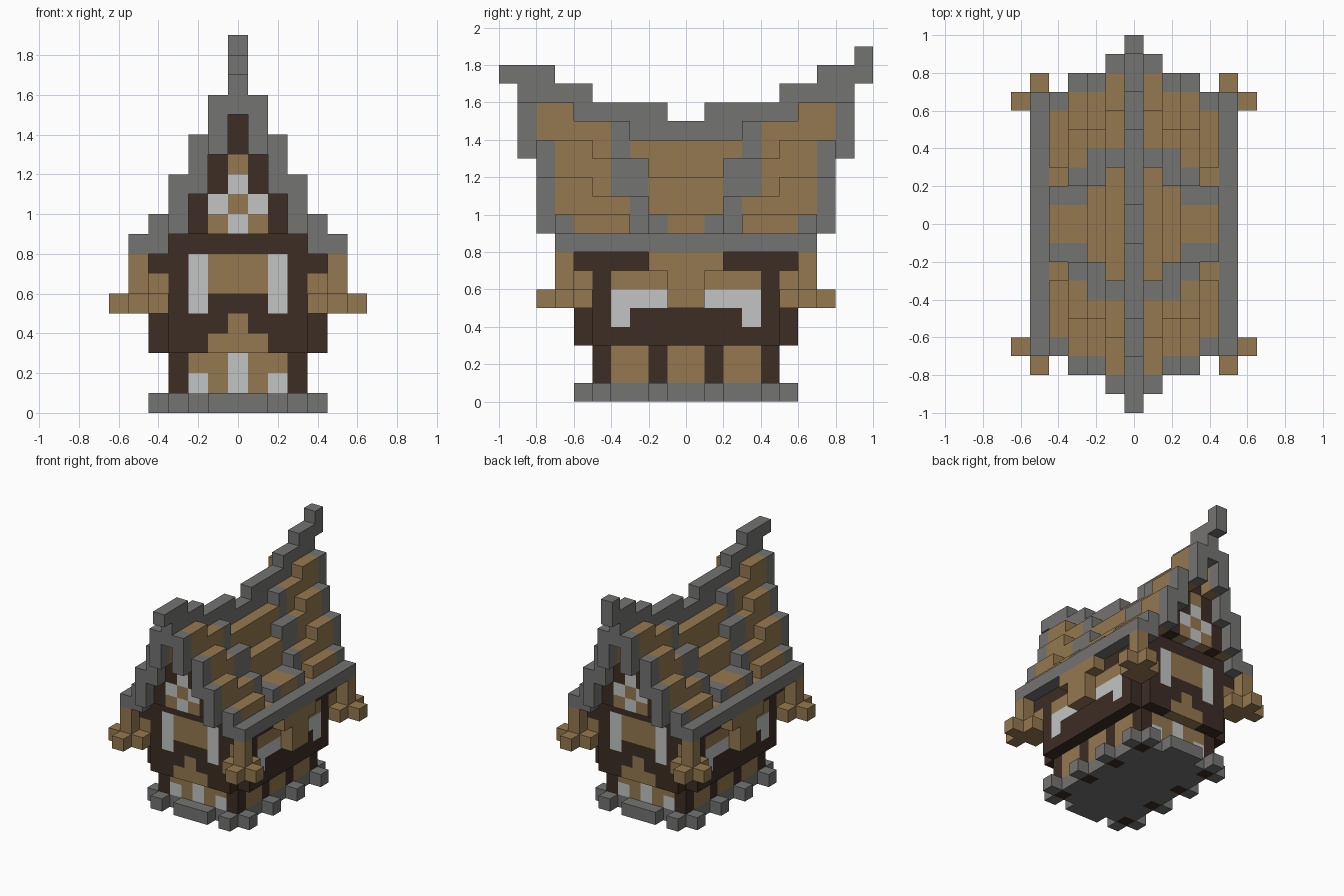
import bpy
import bmesh
from mathutils import Vector

cube = bpy.data.objects.get("Cube")
if cube:
    bpy.data.objects.remove(cube, do_unlink=True)

U = 0.1  # block size


def material(name, r, g, b):
    m = bpy.data.materials.new(name)
    m.use_nodes = True
    m.diffuse_color = (r, g, b, 1)
    m.node_tree.nodes["Principled BSDF"].inputs["Base Color"].default_value = (r, g, b, 1)
    return m


stone = material("grey stone", 0.175, 0.173, 0.17)
wood = material("tan wood", 0.30, 0.19, 0.08)
timber = material("dark timber", 0.046, 0.026, 0.018)
glass = material("pale window", 0.54, 0.56, 0.55)

blocks = {}  # (x, y, z) -> part name


def fill(part, xs, ys, zs, sides=(-1, 1)):
    """Fill a box of blocks, mirrored left-right and front-back; ranges end exclusive."""
    for x in range(*xs):
        for y in range(*ys):
            for z in range(*zs):
                for sx in (-1, 1):
                    for sy in sides:
                        blocks[(sx * x, y if sy > 0 else -1 - y, z)] = part


# Stone base with buttress feet
fill("stone_base", (0, 4), (0, 5), (0, 1))
fill("stone_base", (0, 2), (5, 6), (0, 1))
fill("stone_base", (3, 4), (5, 6), (0, 1))
for y in (1, 4):
    fill("stone_base", (4, 5), (y, y + 1), (0, 1))

# Ground floor: panels between posts
fill("lower_panels", (0, 4), (0, 5), (1, 3))
for y in (1, 4):
    fill("lower_posts", (3, 4), (y, y + 1), (0, 3))

# Jettied upper floor
fill("upper_frame", (0, 4), (0, 6), (3, 9))
fill("upper_frame", (4, 5), (0, 5), (3, 8))
fill("upper_frame", (4, 5), (5, 6), (7, 8))

# Doorway in both ends
fill("door_windows", (2, 3), (4, 5), (1, 2))
fill("door_windows", (0, 1), (4, 5), (1, 3))
fill("door_arch", (0, 2), (5, 6), (3, 4))
fill("door_arch", (0, 1), (5, 6), (4, 5))

# End wall windows and panels
fill("end_windows", (2, 3), (5, 6), (5, 8))
fill("end_panels", (0, 2), (5, 6), (6, 8))

# Side wall windows, panels and bay
fill("side_windows", (4, 5), (1, 4), (5, 6))
fill("side_windows", (4, 5), (3, 4), (4, 5))
fill("side_panels", (4, 5), (0, 4), (6, 7))
fill("side_panels", (4, 5), (0, 2), (7, 8))
fill("side_panels", (4, 5), (0, 1), (5, 6))
fill("side_bay", (5, 6), (0, 1), (5, 7))
fill("side_bay", (5, 6), (0, 2), (7, 8))

# Cross-shaped corner brackets
fill("corner_brackets", (4, 5), (5, 6), (5, 7))
fill("corner_brackets", (5, 6), (6, 7), (5, 8))
fill("corner_brackets", (4, 7), (6, 7), (5, 6))
fill("corner_brackets", (5, 6), (5, 8), (5, 6))

# Roof shingles: column, depth range, top height
fill("roof_core", (0, 1), (0, 7), (9, 14))
for x, y0, y1, top in ((1, 0, 3, 14), (2, 0, 2, 12), (3, 0, 1, 10), (4, 0, 1, 10),
                       (1, 4, 6, 15), (1, 6, 7, 16), (2, 4, 5, 13), (2, 5, 7, 14),
                       (3, 3, 5, 11), (3, 5, 7, 12), (4, 3, 6, 10), (4, 2, 3, 9)):
    fill("roof_shingles", (x, x + 1), (y0, y1), (8 if x == 4 else 9, top))
fill("roof_shingles", (1, 2), (7, 8), (13, 16))

# Curved stone bands across the roof
for x, y0, y1, top in ((1, 3, 4, 15), (2, 2, 4, 13), (3, 2, 3, 11), (3, 1, 2, 10), (4, 1, 2, 10)):
    fill("roof_bands", (x, x + 1), (y0, y1), (8 if x == 4 else 9, top))

# Stone eaves and stepped gable edges
fill("eaves", (5, 6), (0, 7), (8, 9))
fill("gable_edges", (4, 5), (6, 7), (8, 10))
fill("gable_edges", (3, 4), (7, 8), (9, 12))
fill("gable_edges", (2, 3), (7, 8), (11, 14))
fill("gable_edges", (1, 2), (8, 9), (13, 16))

# Gable wall
fill("gable_frame", (0, 3), (6, 7), (9, 11))
fill("gable_frame", (0, 2), (6, 7), (11, 13))
fill("gable_frame", (0, 1), (6, 7), (13, 15))
fill("gable_panels", (0, 2), (6, 7), (9, 11))
fill("gable_panels", (0, 1), (6, 7), (12, 13))
fill("gable_windows", (1, 2), (6, 7), (10, 11))
for z in (9, 11):
    fill("gable_windows", (0, 1), (6, 7), (z, z + 1))

# Sagging ridge with raised tips, taller at the back
for y0, y1, z0, z1 in ((0, 1, 14, 15), (1, 5, 14, 16), (5, 7, 15, 17), (7, 9, 15, 18)):
    fill("ridge", (0, 1), (y0, y1), (z0, z1))
fill("ridge", (0, 1), (9, 10), (17, 18), (-1,))
fill("ridge", (0, 1), (9, 10), (17, 19), (1,))

part_materials = {
    stone: "stone_base roof_bands eaves gable_edges ridge",
    wood: "lower_panels door_arch end_panels side_panels side_bay corner_brackets "
          "roof_shingles gable_panels",
    timber: "lower_posts upper_frame roof_core gable_frame",
    glass: "door_windows end_windows side_windows gable_windows",
}


def build(part, mat):
    """Make one mesh from the open faces of a part's blocks."""
    bm = bmesh.new()
    for cell, owner in blocks.items():
        if owner != part:
            continue
        centre = Vector((cell[0], cell[1] + 0.5, cell[2] + 0.5))
        for axis in range(3):
            for sign in (-1, 1):
                n = Vector((0, 0, 0))
                n[axis] = sign
                if tuple(int(c + d) for c, d in zip(cell, n)) in blocks:
                    continue
                a = Vector((0, 0, 0))
                a[(axis + 1) % 3] = 1
                b = n.cross(a)
                corners = (a + b, b - a, -a - b, a - b)
                bm.faces.new([bm.verts.new((centre + (n + c) / 2) * U) for c in corners])
    bmesh.ops.remove_doubles(bm, verts=bm.verts[:], dist=U / 100)
    if bm.faces:
        mesh = bpy.data.meshes.new(part)
        bm.to_mesh(mesh)
        mesh.materials.append(mat)
        bpy.context.scene.collection.objects.link(bpy.data.objects.new(part, mesh))
    bm.free()


for mat, parts in part_materials.items():
    for part in parts.split():
        build(part, mat)
